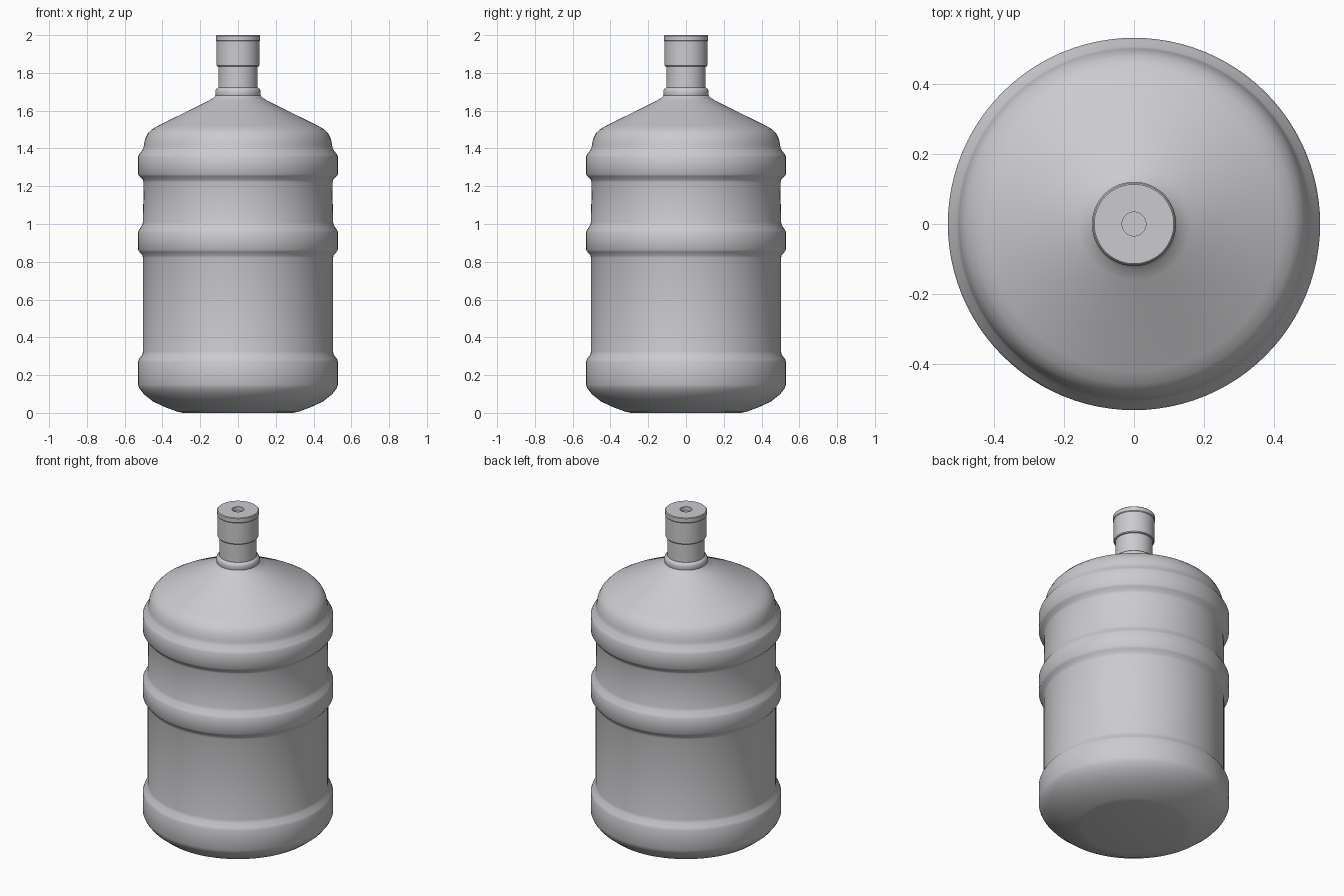
import bpy, bmesh, math

SEGMENTS = 96

cube = bpy.data.objects.get("Cube")
if cube:
    bpy.data.objects.remove(cube, do_unlink=True)

# Single plastic colour
plastic = bpy.data.materials.new("pale_grey_plastic")
colour = (0.6, 0.6, 0.62, 1)
plastic.use_nodes = True
plastic.diffuse_color = colour
plastic.node_tree.nodes["Principled BSDF"].inputs["Base Color"].default_value = colour


def lathe(name, profile, angle=35):
    """Spin an (r, z) profile around z, sharing one vertex at each pole."""
    bm = bmesh.new()
    verts = [bm.verts.new((r, 0, z)) for r, z in profile]
    edges = [bm.edges.new(pair) for pair in zip(verts, verts[1:])]
    bmesh.ops.spin(bm, geom=verts + edges, cent=(0, 0, 0), axis=(0, 0, 1),
                   angle=math.tau, steps=SEGMENTS, use_merge=True)
    bmesh.ops.remove_doubles(bm, verts=bm.verts, dist=0.0002)
    bmesh.ops.recalc_face_normals(bm, faces=bm.faces)
    mesh = bpy.data.meshes.new(name)
    bm.to_mesh(mesh)
    bm.free()
    mesh.materials.append(plastic)
    obj = bpy.data.objects.new(name, mesh)
    bpy.context.collection.objects.link(obj)
    bpy.ops.object.select_all(action="DESELECT")
    obj.select_set(True)
    bpy.context.view_layer.objects.active = obj
    bpy.ops.object.shade_smooth_by_angle(angle=math.radians(angle))
    return obj


def band(low, high, body):
    """Raised hoop with a tight lower lip and a sloped upper shoulder."""
    return [(body, low - 0.03), (body + 0.004, low - 0.015), (0.522, low + 0.002),
            (0.53, low + 0.014), (0.53, high - 0.012), (0.524, high),
            (body + 0.005, high + 0.025), (body, high + 0.04)]


# Bottle body: rounded base, three hoops, domed shoulder
base = [(0, 0), (0.29, 0), (0.32, 0.006), (0.385, 0.03), (0.45, 0.06),
        (0.497, 0.098), (0.521, 0.128), (0.53, 0.15)]
foot_hoop = [(0.53, 0.27), (0.524, 0.285), (0.507, 0.308), (0.503, 0.325)]
shoulder = [(0.498, 1.42), (0.492, 1.45), (0.478, 1.478), (0.455, 1.502),
            (0.42, 1.522), (0.16, 1.65), (0.128, 1.67), (0.118, 1.682)]
lathe("bottle_body", base + foot_hoop + band(0.85, 0.968, 0.503)
      + band(1.25, 1.368, 0.5) + shoulder + [(0, 1.682)])

# Collar at the foot of the neck
lathe("neck_collar", [(0, 1.675), (0.117, 1.675), (0.12, 1.684), (0.12, 1.705),
                      (0.116, 1.714), (0.105, 1.722), (0, 1.722)])

# Neck
lathe("neck", [(0, 1.70), (0.104, 1.70), (0.104, 1.85), (0, 1.85)])

# Cap with a small round recess on top
lathe("cap", [(0, 1.835), (0.11, 1.835), (0.114, 1.84), (0.114, 1.968),
              (0.117, 1.972), (0.117, 1.996), (0.113, 2.0), (0.034, 2.0),
              (0.034, 1.975), (0, 1.975)])
